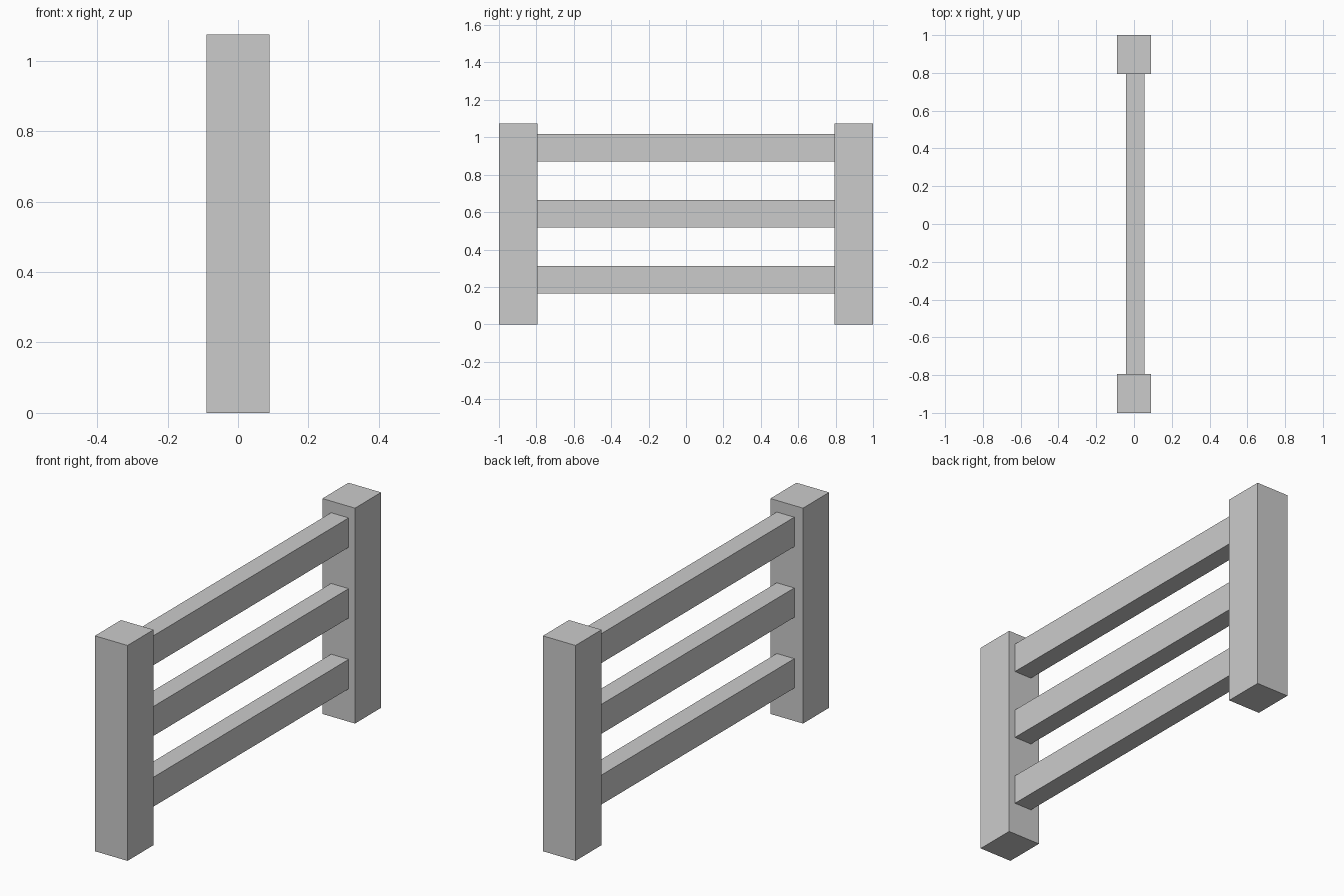
import bpy

if "Cube" in bpy.data.objects:
    bpy.data.objects.remove(bpy.data.objects["Cube"])


def box(name, x, y, z):
    """Add a box spanning the given (min, max) ranges."""
    spans = (x, y, z)
    centre = [(a + b) / 2 for a, b in spans]
    bpy.ops.mesh.primitive_cube_add(size=1, location=centre)
    obj = bpy.context.object
    obj.name = name
    obj.scale = [b - a for a, b in spans]
    bpy.ops.object.transform_apply(location=False, rotation=False, scale=True)
    return obj


POST_INNER = 0.794
RAIL_HEIGHT = 0.147

# End posts
box("near_post", (-0.09, 0.09), (-1.0, -POST_INNER), (0, 1.075))
box("far_post", (-0.09, 0.09), (POST_INNER, 1.0), (0, 1.075))

# Three evenly spaced rails, set slightly toward +x
for i, name in enumerate(("lower_rail", "middle_rail", "upper_rail")):
    z = 0.164 + i * 0.353
    box(name, (-0.042, 0.055), (-POST_INNER, POST_INNER), (z, z + RAIL_HEIGHT))
